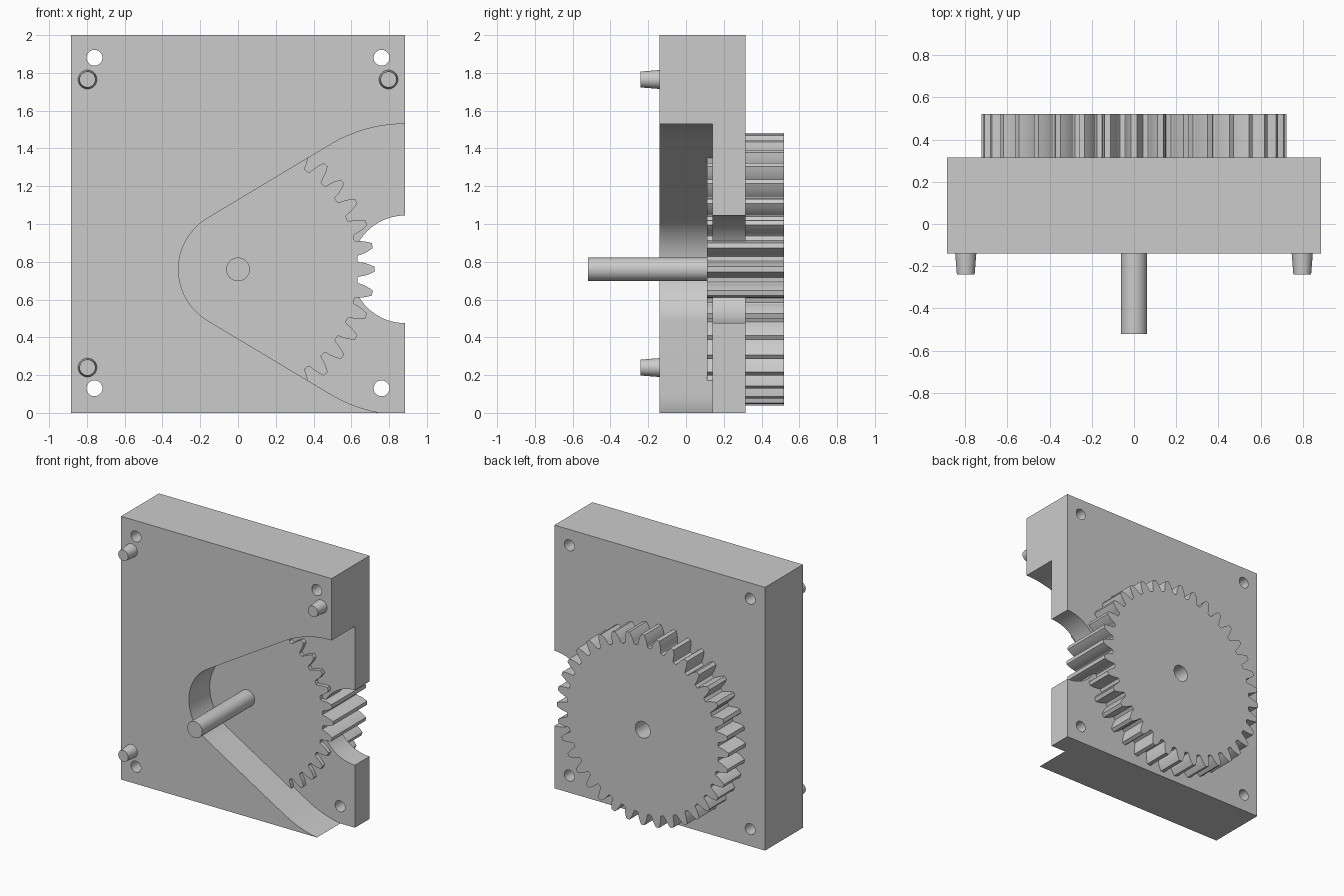
import bpy, bmesh
from math import sin, cos, asin, tan, pi, radians, sqrt, acos

if "Cube" in bpy.data.objects:
    bpy.data.objects.remove(bpy.data.objects["Cube"])

CX, CZ = 0.0, 0.76          # gear axis
EDGE = 0.885                # half width of the plate
FRONT, FLOOR, BACK = -0.14, 0.14, 0.315


def arc(cx, cz, r, a0, a1, n):
    return [(cx + r * cos(a0 + (a1 - a0) * i / n), cz + r * sin(a0 + (a1 - a0) * i / n))
            for i in range(n + 1)]


def circle(cx, cz, r, n=48):
    return arc(cx, cz, r, 0, 2 * pi, n)[:-1]


def prism(name, loop, y0, y1, end_loop=None):
    """Extrude an x-z outline along y; an optional second outline makes a taper."""
    bm = bmesh.new()
    a = [bm.verts.new((x, y0, z)) for x, z in loop]
    b = [bm.verts.new((x, y1, z)) for x, z in (end_loop or loop)]
    bm.faces.new(a)
    bm.faces.new(b[::-1])
    for i in range(len(a)):
        j = (i + 1) % len(a)
        bm.faces.new((a[j], a[i], b[i], b[j]))
    bmesh.ops.recalc_face_normals(bm, faces=bm.faces)
    mesh = bpy.data.meshes.new(name)
    bm.to_mesh(mesh)
    bm.free()
    ob = bpy.data.objects.new(name, mesh)
    bpy.context.collection.objects.link(ob)
    return ob


def activate(ob):
    bpy.ops.object.select_all(action='DESELECT')
    ob.select_set(True)
    bpy.context.view_layer.objects.active = ob


def cut(target, cutter):
    activate(target)
    mod = target.modifiers.new("cut", 'BOOLEAN')
    mod.operation, mod.solver, mod.object = 'DIFFERENCE', 'EXACT', cutter
    bpy.ops.object.modifier_apply(modifier=mod.name)
    bpy.data.objects.remove(cutter)


# Housing plate
plate = prism("housing_plate", [(-EDGE, 0), (EDGE, 0), (EDGE, 2), (-EDGE, 2)], FRONT, BACK)

# Front pocket: two circles joined by their outer tangents, open at the right edge
r_small, r_big = 0.315, 0.77
t = pi / 2 + asin((r_big - r_small) / EDGE)
pocket = arc(CX, CZ, r_small, t, 2 * pi - t, 40) + arc(EDGE, CZ, r_big, -t, t, 96)
cut(plate, prism("pocket_cutter", pocket, FRONT - 0.1, FLOOR))

# Round clearance in the back wall for a meshing gear
cut(plate, prism("notch_cutter", circle(EDGE, CZ, 0.285, 72), 0, BACK + 0.1))

# Screw holes
for x in (-0.76, 0.76):
    for z in (0.13, 1.88):
        cut(plate, prism("hole_cutter", circle(x, z, 0.042, 32), FRONT - 0.1, BACK + 0.1))

# Involute spur gear
TEETH, R_TIP, R_ROOT = 36, 0.722, 0.635
R_PITCH = 0.683
R_BASE = R_PITCH * cos(radians(20))


def inv(r):
    a = acos(min(1, R_BASE / r))
    return tan(a) - a


flank = [(R_ROOT, radians(3.9)), (R_ROOT + 0.008, radians(3.4))]
for k in range(6):
    r = 0.650 + (R_TIP - 0.650) * k / 5
    flank.append((r, pi / (2 * TEETH) + inv(R_PITCH) - inv(r)))
outline = []
for i in range(TEETH):
    mid = 2 * pi * i / TEETH
    tooth = [(r, mid - h) for r, h in flank] + [(r, mid + h) for r, h in reversed(flank)]
    outline += [(CX + r * cos(a), CZ + r * sin(a)) for r, a in tooth]
gear = prism("spur_gear", outline, 0.11, 0.52)
cut(gear, prism("bore_cutter", circle(CX, CZ, 0.0625), BACK, 0.6))

# Drive shaft
shaft = prism("drive_shaft", circle(CX, CZ, 0.0625), -0.52, 0.12)

# Tapered locating pegs
pegs = [prism("locating_peg", circle(x, z, 0.042, 32), -0.24, FRONT, circle(x, z, 0.05, 32))
        for x, z in ((-0.797, 1.765), (0.797, 1.765), (-0.797, 0.24))]

for ob in [plate, gear, shaft] + pegs:
    activate(ob)
    bpy.ops.object.shade_smooth_by_angle(angle=radians(20))
